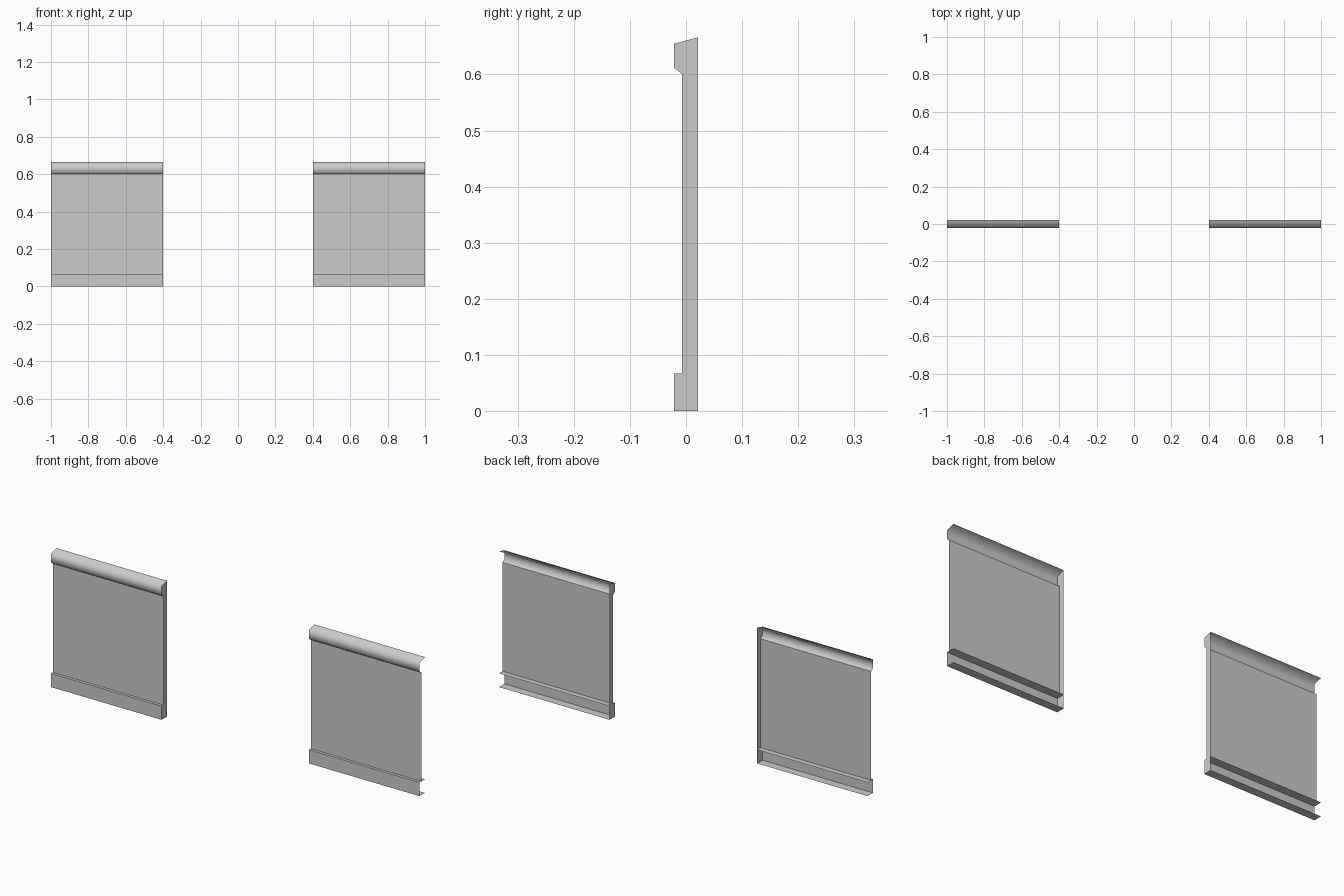
import bpy

cube = bpy.data.objects.get("Cube")
if cube:
    bpy.data.objects.remove(cube, do_unlink=True)

GREY = (0.6, 0.6, 0.6, 1.0)
grey = bpy.data.materials.new("plain grey")
grey.use_nodes = True
grey.diffuse_color = GREY
grey.node_tree.nodes["Principled BSDF"].inputs["Base Color"].default_value = GREY

INNER, OUTER = 0.4, 1.0
FRONT, FACE, BACK = -0.021, -0.007, 0.021
SHELF, NECK = 0.067, 0.601

# Profiles as (y, z) points, running upwards
base = [(BACK, 0), (FRONT, 0), (FRONT, SHELF), (BACK, SHELF)]
board = [(FACE, SHELF), (FACE, NECK)]
rail = [(FACE, NECK), (FRONT, 0.612), (FRONT, 0.655), (BACK, 0.666)]
outline = base[:3] + board + rail[1:]


def add_mesh(name, verts, faces, smooth=False):
    mesh = bpy.data.meshes.new(name)
    mesh.from_pydata(verts, [], faces)
    mesh.materials.append(grey)
    for poly in mesh.polygons:
        poly.use_smooth = smooth
    obj = bpy.data.objects.new(name, mesh)
    bpy.context.collection.objects.link(obj)


def add_strip(name, profile, x0, x1, smooth=False):
    """Sweep an open profile along x as a single-sided sheet."""
    n = len(profile)
    verts = [(x, y, z) for x in (x0, x1) for y, z in profile]
    faces = [(i, i + n, i + n + 1, i + 1) for i in range(n - 1)]
    add_mesh(name, verts, faces, smooth)


for side, sign in (("left", 1), ("right", -1)):
    x0, x1 = sorted((sign * INNER, sign * OUTER))
    add_strip(side + "_base_channel", base, x0, x1)
    add_strip(side + "_panel_board", board, x0, x1)
    add_strip(side + "_top_rail", rail, x0, x1, smooth=True)

    # Cap closing the inner end; the outer end and the back stay open
    cap = [(sign * INNER, y, z) for y, z in outline]
    order = list(range(len(cap)))
    add_mesh(side + "_end_cap", cap, [order if sign > 0 else order[::-1]])
